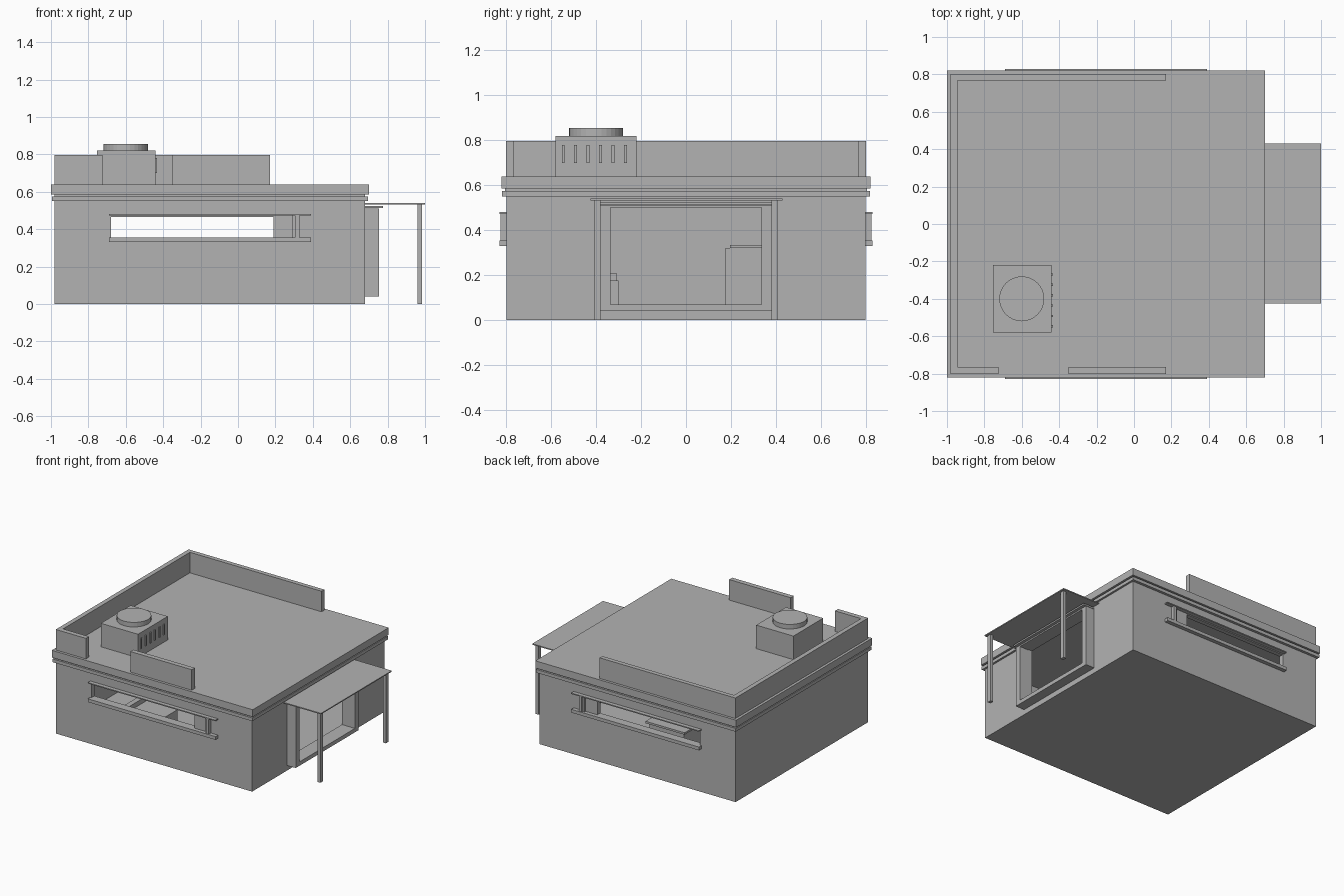
import bpy
import bmesh

default = bpy.data.objects.get("Cube")
if default:
    bpy.data.objects.remove(default, do_unlink=True)

grey = bpy.data.materials.new("plain grey")
grey.use_nodes = True
COLOUR = (0.45, 0.45, 0.45, 1)
grey.diffuse_color = COLOUR
grey.node_tree.nodes["Principled BSDF"].inputs["Base Color"].default_value = COLOUR


def finish(name, bm):
    mesh = bpy.data.meshes.new(name)
    bm.to_mesh(mesh)
    bm.free()
    mesh.materials.append(grey)
    obj = bpy.data.objects.new(name, mesh)
    bpy.context.collection.objects.link(obj)
    return obj


def box(name, xs, ys, zs):
    """Box spanning the given (low, high) pair on each axis."""
    bm = bmesh.new()
    bmesh.ops.create_cube(bm, size=1)
    for v in bm.verts:
        v.co = [span[0] if c < 0 else span[1] for c, span in zip(v.co, (xs, ys, zs))]
    return finish(name, bm)


def both(ys, side):
    """Span on the y axis, mirrored for side -1."""
    return tuple(sorted(side * y for y in ys))


def cut(target, name, xs, ys, zs):
    cutter = box(name, xs, ys, zs)
    cutter.hide_render = True
    cutter.hide_viewport = True
    mod = target.modifiers.new(name, "BOOLEAN")
    mod.object = cutter
    mod.operation = "DIFFERENCE"
    mod.solver = "EXACT"


# Hollow room with long windows on both sides and a doorway
walls = box("walls", (-0.98, 0.68), (-0.8, 0.8), (0, 0.56))
cut(walls, "room_cutter", (-0.945, 0.645), (-0.765, 0.765), (0.06, 0.6))
cut(walls, "window_cutter", (-0.68, 0.19), (-1, 1), (0.355, 0.465))
cut(walls, "door_cutter", (0.5, 0.8), (-0.335, 0.335), (0.07, 0.505))

# Stepped roof edge
box("lower_roof_band", (-0.995, 0.695), (-0.82, 0.82), (0.55, 0.575))
box("roof_recess", (-0.98, 0.68), (-0.805, 0.805), (0.575, 0.585))
box("roof_slab", (-1, 0.7), (-0.822, 0.822), (0.585, 0.64))

# Parapet with a gap at the front
TOP = (0.64, 0.797)
box("parapet_side", (-0.98, -0.945), (-0.802, 0.802), TOP)
box("parapet_back", (-0.945, 0.17), (0.768, 0.802), TOP)
box("parapet_front_short", (-0.945, -0.725), (-0.802, -0.765), TOP)
box("parapet_front_long", (-0.35, 0.17), (-0.802, -0.765), TOP)

# Rooftop cooler with round cap and louvres
box("cooler_body", (-0.755, -0.44), (-0.58, -0.22), (0.64, 0.82))
bm = bmesh.new()
bmesh.ops.create_cone(bm, cap_ends=True, segments=32, radius1=0.12, radius2=0.12, depth=0.035)
bmesh.ops.translate(bm, verts=bm.verts, vec=(-0.6, -0.4, 0.8375))
cap = finish("cooler_cap", bm)
for i in range(6):
    y = -0.547 + i * 0.0555
    box("cooler_louvre", (-0.44, -0.432), (y - 0.006, y + 0.006), (0.7, 0.78))

# Window rails, and shutter posts beside each opening
for side in (-1, 1):
    ys = both((0.8, 0.83), side)
    box("window_sill", (-0.69, 0.39), ys, (0.33, 0.355))
    box("window_rail", (-0.69, 0.39), ys, (0.472, 0.48))
    box("shutter_post", (0.29, 0.305), both((0.8, 0.812), side), (0.355, 0.472))
    box("shutter_bar", (0.305, 0.33), both((0.8, 0.825), side), (0.355, 0.472))

# Projecting door frame
FRAME = (0.68, 0.755)
for side in (-1, 1):
    box("door_jamb", FRAME, both((0.335, 0.38), side), (0.04, 0.51))
box("door_threshold", FRAME, (-0.335, 0.335), (0.04, 0.07))
box("door_header", FRAME, (-0.335, 0.335), (0.5, 0.51))
box("door_cornice", (0.68, 0.775), (-0.38, 0.38), (0.513, 0.525))

# Porch canopy on two posts
box("porch_roof", (0.68, 1), (-0.425, 0.43), (0.533, 0.541))
for side in (-1, 1):
    box("porch_post", (0.96, 0.985), both((0.38, 0.41), side), (0, 0.533))

# Furniture inside
box("counter", (-0.43, -0.14), (0.175, 0.64), (0.06, 0.32))
box("counter_top", (-0.45, -0.12), (0.195, 0.66), (0.32, 0.335))
box("bench", (-0.6, -0.3), (-0.6, -0.3), (0.06, 0.175))
box("bench_back", (-0.6, -0.56), (-0.6, -0.31), (0.175, 0.21))
